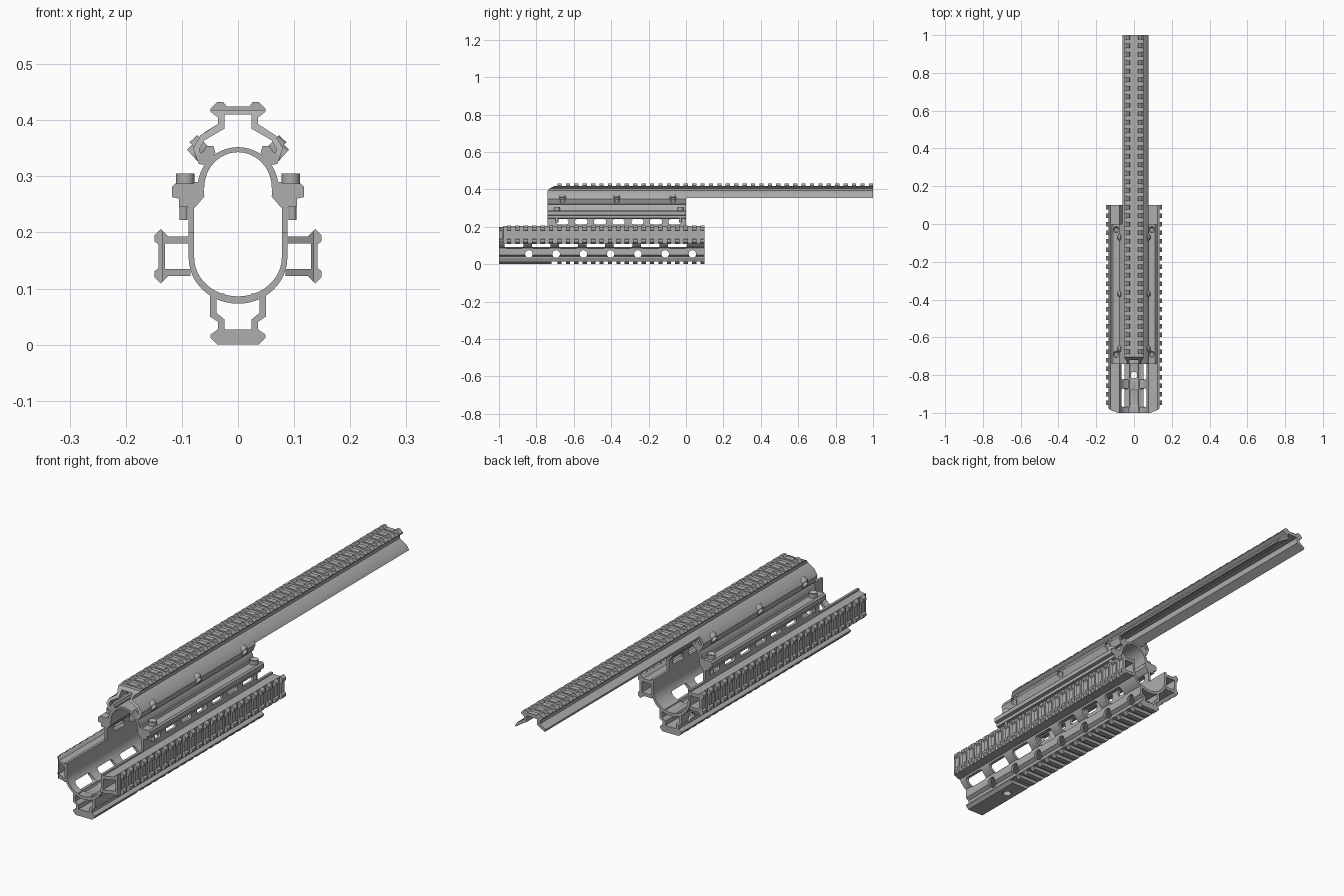
import bpy, bmesh, math
from mathutils import Vector

if "Cube" in bpy.data.objects:
    bpy.data.objects.remove(bpy.data.objects["Cube"])

GREY = (0.42, 0.42, 0.42, 1)
metal = bpy.data.materials.new("grey_metal")
metal.use_nodes = True
metal.diffuse_color = GREY
metal.node_tree.nodes["Principled BSDF"].inputs["Base Color"].default_value = GREY

FRONT, BACK = -1.0, 0.1        # lower handguard ends
CAP_FRONT, CAP_BACK = -0.74, 0.0   # upper clamp ends
PITCH, TOOTH = 0.045, 0.0225
parts = []


def finish(name, bm):
    bmesh.ops.recalc_face_normals(bm, faces=bm.faces)
    mesh = bpy.data.meshes.new(name)
    bm.to_mesh(mesh)
    bm.free()
    mesh.materials.append(metal)
    obj = bpy.data.objects.new(name, mesh)
    bpy.context.collection.objects.link(obj)
    parts.append(obj)
    return obj


def add_prism(bm, pts, a, b, axis="y"):
    """Extrude a 2D outline from a to b along an axis."""
    place = {"y": lambda u, v: (u, a, v), "x": lambda u, v: (a, u, v),
             "z": lambda u, v: (u, v, a)}[axis]
    shift = Vector([b - a if axis == k else 0 for k in "xyz"])
    face = bm.faces.new([bm.verts.new(place(*p)) for p in pts])
    ext = bmesh.ops.extrude_face_region(bm, geom=[face], use_keep_orig=True)
    moved = [g for g in ext["geom"] if isinstance(g, bmesh.types.BMVert)]
    bmesh.ops.translate(bm, verts=moved, vec=shift)


def flip(pts):
    return [(-u, v) for u, v in pts]


def symmetric(half):
    return half + flip(reversed(half))


def prism(name, outlines, a, b):
    bm = bmesh.new()
    for pts in outlines:
        add_prism(bm, pts, a, b)
    return finish(name, bm)


def pair(name, pts, a, b):
    return [prism("left_" + name, [pts], a, b), prism("right_" + name, [flip(pts)], a, b)]


def teeth(name, pts, front, back):
    """Row of rail teeth, spaced forward from the back end."""
    bm = bmesh.new()
    y = back
    while y - TOOTH >= front:
        add_prism(bm, pts, y - TOOTH, y)
        y -= PITCH
    return finish(name, bm)


def arc(cx, cz, rx, rz, start, end, n=24):
    angles = [math.radians(start + (end - start) * i / n) for i in range(n + 1)]
    return [(cx + rx * math.cos(t), cz + rz * math.sin(t)) for t in angles]


def slot(y, z, length, height, r):
    pts = []
    for i, (sy, sz) in enumerate([(1, 1), (-1, 1), (-1, -1), (1, -1)]):
        pts += arc(y + sy * (length / 2 - r), z + sz * (height / 2 - r),
                   r, r, 90 * i, 90 * i + 90, 5)
    return pts


def cut(objs, cutter):
    for obj in objs:
        mod = obj.modifiers.new("openings", "BOOLEAN")
        mod.object, mod.operation, mod.solver = cutter, "DIFFERENCE", "EXACT"
        bpy.context.view_layer.objects.active = obj
        bpy.ops.object.modifier_apply(modifier=mod.name)
    parts.remove(cutter)
    bpy.data.objects.remove(cutter)


def screw(name, base, direction, r, depth, socket=True):
    """Cylinder head with a hexagonal socket sunk in its outer end."""
    bm = bmesh.new()
    d = Vector(direction).normalized()
    add_prism(bm, arc(0, 0, r, r, 0, 345, 23), 0, depth, "z")
    if socket:
        top = max(bm.faces, key=lambda f: f.calc_center_median().z)
        bmesh.ops.inset_individual(bm, faces=[top], thickness=r * 0.45)
        bmesh.ops.translate(bm, verts=top.verts, vec=(0, 0, -depth * 0.5))
    turn = Vector((0, 0, 1)).rotation_difference(d).to_matrix()
    bmesh.ops.rotate(bm, verts=bm.verts, matrix=turn)
    bmesh.ops.translate(bm, verts=bm.verts, vec=base)
    return finish(name, bm)


# Lower U-shaped shell
u_shape = [(0.088, 0.2)] + arc(0, 0.155, 0.088, 0.082, 0, -180) + [(-0.088, 0.2)]
u_shape += [(-0.078, 0.2)] + arc(0, 0.155, 0.078, 0.069, -180, 0) + [(0.078, 0.2)]
shell = prism("lower_shell", [u_shape], FRONT, BACK)

# Bottom rail with its two legs, a plain front pad and teeth
bottom = [(0.024, 0.027), (0.024, 0.045), (0.038, 0.056), (0.038, 0.09), (0.05, 0.09),
          (0.05, 0.05), (0.036, 0.041), (0.036, 0.027), (0.049, 0.018), (0.049, 0.0135)]
bottom_rail = prism("bottom_rail", [symmetric(bottom)], FRONT, BACK)
bottom_tooth = symmetric([(0.049, 0.0135), (0.049, 0.012), (0.037, 0)])
pad = prism("bottom_front_pad", [bottom_tooth], FRONT, -0.72)
teeth("bottom_rail_teeth", bottom_tooth, -0.71, BACK)
pair("inner_lip", [(0.02, 0.08), (0.025, 0.092), (0.036, 0.088), (0.032, 0.078)], FRONT, BACK)

# Openings in shell and legs
bm = bmesh.new()
for i in range(7):
    y = -0.84 + i * 0.1457
    add_prism(bm, arc(y, 0.055, 0.02, 0.02, 0, 345, 23), -0.2, 0.2, "x")
    add_prism(bm, slot(y - 0.08, 0.101, 0.1, 0.034, 0.012), -0.2, 0.2, "x")
cut([shell, bottom_rail], finish("side_cutter", bm))
bm = bmesh.new()
add_prism(bm, arc(0, -0.8, 0.017, 0.017, 0, 345, 23), -0.02, 0.13, "z")
cut([shell, bottom_rail, pad], finish("hole_cutter", bm))

# Side rails: hollow C-shaped brackets with teeth and chamfered front corners
bracket = [(0.085, 0.193), (0.125, 0.193), (0.1355, 0.204), (0.1355, 0.111),
           (0.125, 0.122), (0.085, 0.122), (0.085, 0.135), (0.13, 0.135),
           (0.13, 0.18), (0.085, 0.18)]
for obj in pair("side_rail", bracket, FRONT, BACK):
    for v in obj.data.vertices:
        if v.co.y < FRONT + 0.01:
            v.co.y += max(0, abs(v.co.x) - 0.11)
upper = [(0.1355, 0.204), (0.138, 0.206), (0.149, 0.195), (0.149, 0.184), (0.142, 0.179)]
side_tooth = upper + [(x, 0.315 - z) for x, z in reversed(upper)]
teeth("left_side_rail_teeth", side_tooth, -0.965, BACK)
teeth("right_side_rail_teeth", flip(side_tooth), -0.965, BACK)

# Upper side walls with a row of slots
wall = [(0.078, 0.2), (0.088, 0.2), (0.088, 0.25), (0.078, 0.25)]
walls = pair("upper_wall", wall, CAP_FRONT, CAP_BACK)
bm = bmesh.new()
for i in range(7):
    add_prism(bm, slot(-0.66 + i * 0.1, 0.227, 0.065, 0.027, 0.009), -0.2, 0.2, "x")
cut(walls, finish("slot_cutter", bm))

# Upper arch and its clamping ears
arch = arc(0, 0.28, 0.072, 0.072, 0, 180) + arc(0, 0.28, 0.06, 0.063, 180, 0)
prism("upper_arch", [arch], CAP_FRONT, CAP_BACK)
ear = [(0.062, 0.29), (0.078, 0.29), (0.08, 0.287), (0.112, 0.287), (0.118, 0.281),
       (0.118, 0.263), (0.105, 0.26), (0.105, 0.246), (0.077, 0.244), (0.06, 0.264)]
pair("clamp_ear", ear, CAP_FRONT, CAP_BACK)
foot = [(0.04, 0.342), (0.044, 0.354), (0.056, 0.354), (0.062, 0.344), (0.072, 0.338),
        (0.07, 0.322), (0.058, 0.32)]
pair("cover_foot", foot, CAP_FRONT, CAP_BACK)

# Front rail cover with a sloped nose
cover = [(0.049, 0.4185), (0.049, 0.415), (0.036, 0.405), (0.036, 0.393), (0.067, 0.373),
         (0.08, 0.35), (0.07, 0.322), (0.062, 0.325), (0.069, 0.348), (0.06, 0.364),
         (0.024, 0.385), (0.024, 0.41)]
front_cover = prism("front_cover", [symmetric(cover)], CAP_FRONT, CAP_BACK)
for v in front_cover.data.vertices:
    if v.co.y < CAP_FRONT + 0.01:
        v.co.y += max(0, v.co.z - 0.4) * 2

# Long rear rail, with one skirt deeper than the other
deep = cover[:5] + [(0.078, 0.355), (0.069, 0.355), (0.06, 0.364)] + cover[-2:]
shallow = cover[:4] + [(0.062, 0.377), (0.058, 0.366)] + cover[-2:]
prism("rear_rail", [deep + flip(reversed(shallow))], CAP_BACK, 1.0)
top_tooth = symmetric([(0.02, 0.424), (0.026, 0.432), (0.037, 0.432),
                       (0.049, 0.42), (0.049, 0.4185)])
teeth("top_rail_teeth", top_tooth, -0.69, 1.0)

# Clamp bolts and cover screws
for side, s in (("left", 1), ("right", -1)):
    for y in (-0.69, -0.03):
        screw(side + "_clamp_bolt", (s * 0.094, y, 0.286), (0, 0, 1), 0.0165, 0.019)
        screw(side + "_bolt_stem", (s * 0.097, y, 0.222), (0, 0, 1), 0.007, 0.03, False)
    for y in (-0.66, -0.37, -0.07):
        axis = (s * 0.74, 0, -0.67)
        screw(side + "_screw_boss", (s * 0.058, y, 0.358), axis, 0.021, 0.019, False)
        screw(side + "_cover_screw", (s * 0.063, y, 0.354), axis, 0.014, 0.025)

# Smooth curved surfaces, crisp edges
bpy.ops.object.select_all(action="DESELECT")
for obj in parts:
    obj.select_set(True)
bpy.context.view_layer.objects.active = parts[0]
bpy.ops.object.shade_smooth_by_angle(angle=math.radians(30))
